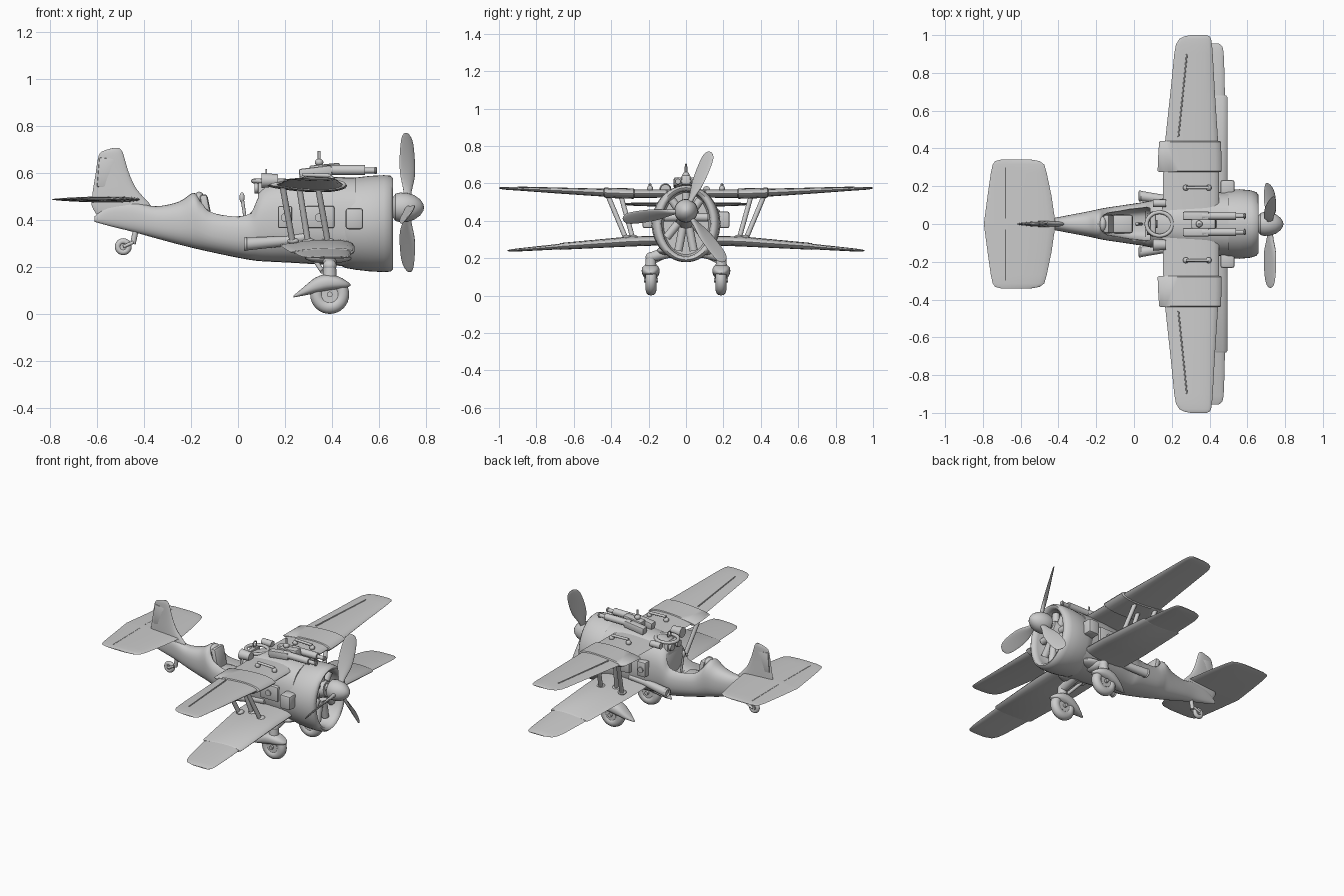
import bpy, bmesh, math
from mathutils import Vector, Matrix

if "Cube" in bpy.data.objects:
    bpy.data.objects.remove(bpy.data.objects["Cube"])

def finish(name, bm, mirror=False, angle=35):
    bmesh.ops.recalc_face_normals(bm, faces=bm.faces)
    me = bpy.data.meshes.new(name)
    bm.to_mesh(me)
    bm.free()
    for p in me.polygons:
        p.use_smooth = True
    me.set_sharp_from_angle(angle=math.radians(angle))
    ob = bpy.data.objects.new(name, me)
    bpy.context.collection.objects.link(ob)
    if mirror:
        m = ob.modifiers.new("mirror", 'MIRROR')
        m.use_axis = (False, True, False)
        m.use_mirror_merge = False
    return ob

def loft(name, rings, mirror=False, angle=35, mat=None):
    bm = bmesh.new()
    vs = [[bm.verts.new(p) for p in r] for r in rings]
    n = len(vs[0])
    for a, b in zip(vs, vs[1:]):
        for i in range(n):
            j = (i + 1) % n
            bm.faces.new((a[i], a[j], b[j], b[i]))
    bm.faces.new(vs[0])
    bm.faces.new(vs[-1])
    if mat:
        bm.transform(mat)
    return finish(name, bm, mirror, angle)

def spline(st, k=4):
    """Catmull-Rom through station tuples"""
    out = []
    for i in range(len(st) - 1):
        p = [st[max(i - 1, 0)], st[i], st[i + 1], st[min(i + 2, len(st) - 1)]]
        for s in range(k):
            t = s / k
            out.append([b + .5 * t * (c - a + t * (2*a - 5*b + 4*c - d + t * (3*(b - c) + d - a)))
                        for a, b, c, d in zip(*p)])
    return out + [list(st[-1])]

def oval(x, w, zt, zb, y=0, n=2.0, seg=32):
    def f(v):
        return math.copysign(abs(v) ** (2 / n), v)
    A = [2 * math.pi * i / seg for i in range(seg)]
    return [(x, y + w * f(math.cos(a)), (zt + zb) / 2 + (zt - zb) / 2 * f(math.sin(a))) for a in A]

def foil(le, te, t, seg=20):
    for i in range(seg):
        a = 2 * math.pi * i / seg
        s = (1 - math.cos(a)) / 2
        yield le + (te - le) * s, t * math.sin(a) * (1.25 - .7 * s)

def wing(name, st, mirror=True):
    # stations: y, leading x, trailing x, z, half thickness
    return loft(name, [[(x, y, z + dz) for x, dz in foil(le, te, t)] for y, le, te, z, t in st], mirror, 40)

def rod(name, a, b, r1, r2=None, mirror=False, seg=20):
    a, b = Vector(a), Vector(b)
    d = b - a
    bm = bmesh.new()
    m = Matrix.Translation((a + b) / 2) @ d.to_track_quat('Z', 'Y').to_matrix().to_4x4()
    bmesh.ops.create_cone(bm, cap_ends=True, segments=seg, radius1=r1,
                          radius2=r1 if r2 is None else r2, depth=d.length, matrix=m)
    return finish(name, bm, mirror)

def box(name, c, s, mirror=False, bev=.008, rot=0):
    bm = bmesh.new()
    bmesh.ops.create_cube(bm, size=1, matrix=Matrix.Translation(c) @ Matrix.Rotation(rot, 4, 'Y') @ Matrix.Diagonal((*s, 1)))
    bmesh.ops.bevel(bm, geom=bm.edges[:], offset=bev, segments=2, affect='EDGES', profile=.5)
    return finish(name, bm, mirror)

def ball(name, c, s, mirror=False):
    bm = bmesh.new()
    bmesh.ops.create_uvsphere(bm, u_segments=24, v_segments=14, radius=1,
                              matrix=Matrix.Translation(c) @ Matrix.Diagonal((*s, 1)))
    return finish(name, bm, mirror)

def torus(name, c, R, r, axis='Y', mirror=False, sx=1, seg=32):
    bm = bmesh.new()
    V = [[bm.verts.new(((R + r * math.cos(q)) * math.cos(p) * sx, (R + r * math.cos(q)) * math.sin(p), r * math.sin(q)))
          for q in [2 * math.pi * j / 12 for j in range(12)]] for p in [2 * math.pi * i / seg for i in range(seg)]]
    for i in range(seg):
        for j in range(12):
            k, l = (i + 1) % seg, (j + 1) % 12
            bm.faces.new((V[i][j], V[k][j], V[k][l], V[i][l]))
    rot = {'X': Matrix.Rotation(math.pi/2, 4, 'Y'), 'Y': Matrix.Rotation(math.pi/2, 4, 'X'), 'Z': Matrix()}[axis]
    bm.transform(Matrix.Translation(c) @ rot)
    return finish(name, bm, mirror)

# fuselage: x, half width, top z, bottom z
body = [(-.61, .008, .415, .392), (-.55, .016, .46, .375), (-.45, .028, .475, .35), (-.35, .046, .458, .322),
        (-.25, .065, .478, .295), (-.19, .078, .515, .28), (-.155, .085, .485, .272), (-.11, .092, .45, .262),
        (-.02, .105, .44, .243), (.05, .116, .455, .23), (.09, .124, .53, .225), (.14, .132, .56, .222),
        (.22, .147, .575, .218), (.35, .165, .583, .21), (.50, .17, .58, .2)]
fus = loft("fuselage", [oval(*s, n=2.4) for s in spline(body)])
cut = loft("cockpit_cutter", [oval(x, w, .75, zb, n=4) for x, w, zb in
           [(-.165, .045, .40), (-.14, .06, .36), (-.02, .082, .33), (.06, .09, .33), (.085, .085, .36)]])
cut.hide_render = True
m = fus.modifiers.new("cockpit", 'BOOLEAN')
m.object, m.operation, m.solver = cut, 'DIFFERENCE', 'EXACT'
bpy.context.view_layer.update()
fus.data = bpy.data.meshes.new_from_object(fus.evaluated_get(bpy.context.evaluated_depsgraph_get()))
fus.modifiers.clear()
bpy.data.objects.remove(cut)

# cowling with hollow front: x, half width, half height
cowl = [(.44, .155, .18), (.455, .17, .188), (.50, .18, .196), (.56, .184, .203), (.62, .178, .206), (.648, .168, .204),
        (.66, .152, .193), (.655, .135, .18), (.63, .128, .174), (.57, .13, .174), (.55, .12, .165)]
loft("cowling", [oval(x, w, .384 + h, .384 - h, seg=48) for x, w, h in cowl], angle=60)
# radial engine inside the cowling
rod("crankcase", (.55, 0, .43), (.64, 0, .445), .07, .045)
for i in range(9):
    a = math.pi / 2 + 2 * math.pi * i / 9
    c, s = math.cos(a), math.sin(a)
    rod("engine_cylinder", (.595, .05 * c, .41 + .05 * s), (.595, .12 * c, .39 + .16 * s), .022)

# propeller and spinner
rod("propeller_shaft", (.6, 0, .453), (.68, 0, .453), .025)
spin = [(.66, .045), (.67, .058), (.69, .063), (.72, .061), (.75, .052), (.775, .034), (.788, .015), (.791, .002)]
loft("spinner", [oval(x, r, .453 + r, .453 - r) for x, r in spin])
blade = spline([(.03, .014, .012, 55), (.08, .022, .011, 52), (.15, .042, .008, 48), (.23, .046, .006, 44),
                (.30, .040, .005, 40), (.33, .026, .004, 38), (.341, .006, .002, 38)], 3)
for k in range(3):
    rings = []
    for r, w, t, tw in blade:
        q = math.radians(tw)
        rings.append([(u * math.sin(q) - v * math.cos(q), u * math.cos(q) + v * math.sin(q), r) for u, v in foil(w, -w, t)])
    loft("propeller_blade", rings, angle=50,
         mat=Matrix.Translation((.72, 0, .453)) @ Matrix.Rotation(math.radians(-22.5 + 120 * k), 4, 'X'))

# upper wing with raised sleeve
wing("upper_wing", [(0, .45, .15, .545, .022), (.28, .45, .155, .545, .024), (.44, .445, .165, .55, .022),
     (.70, .428, .193, .562, .016), (.90, .417, .213, .571, .010), (.95, .413, .222, .573, .009),
     (.98, .408, .24, .574, .007), (.993, .40, .265, .575, .005), (1.0, .385, .30, .575, .002)])
wing("upper_wing_sleeve", [(.275, .458, .135, .545, .022), (.28, .464, .125, .545, .029), (.36, .463, .128, .547, .029),
     (.435, .46, .133, .55, .028), (.44, .452, .145, .55, .021)])
rod("aileron_seam", (.235, .46, .568), (.28, .9, .579), .004, mirror=True, seg=8)
# lower wing
wing("lower_wing", [(.08, .485, .19, .295, .022), (.28, .487, .195, .290, .024), (.66, .482, .235, .263, .016),
     (.86, .477, .262, .247, .010), (.91, .474, .275, .243, .008), (.94, .468, .295, .241, .006), (.955, .45, .34, .24, .002)])
wing("lower_wing_sleeve", [(.08, .492, .18, .295, .026), (.30, .495, .18, .289, .028), (.67, .495, .222, .263, .019),
     (.68, .488, .232, .262, .014)])
# wing struts
for x1, y1, x2, y2 in [(.19, .42, .235, .315), (.34, .42, .385, .315), (.26, .35, .30, .28)]:
    rod("wing_strut", (x1, y1, .54), (x2, y2, .29), .013, mirror=True)
    ball("strut_foot", (x2, y2, .31), (.025, .025, .014), mirror=True)
# grab handles on the wing
for x in (.275, .395):
    ball("handle_foot", (x, .192, .572), (.016, .016, .016), mirror=True)
rod("grab_handle", (.275, .192, .592), (.395, .192, .588), .008, mirror=True)

# tailplane, fin and rudder
wing("tailplane", [(0, -.415, -.795, .487, .014), (.15, -.437, -.775, .487, .012), (.27, -.462, -.758, .488, .009),
     (.315, -.475, -.748, .489, .007), (.333, -.50, -.735, .489, .005), (.342, -.55, -.70, .489, .002)])
rod("elevator_seam", (-.68, .03, .494), (-.68, .3, .492), .004, mirror=True, seg=8)
fin = spline([(.42, -.36, -.60, .018), (.46, -.37, -.622, .018), (.50, -.405, -.62, .016), (.54, -.437, -.615, .014),
              (.60, -.464, -.605, .011), (.66, -.482, -.596, .009), (.69, -.492, -.58, .007), (.706, -.505, -.53, .003)], 3)
loft("tail_fin", [[(x, y, z) for x, y in foil(le, te, t)] for z, le, te, t in fin], angle=45)
box("rudder_panel", (-.56, 0, .6), (.07, .018, .125), bev=.004, rot=.08)

# main landing gear
torus("tyre", (.39, .187, .083), .054, .029, mirror=True)
rod("wheel_hub", (.39, .165, .083), (.39, .21, .083), .036, mirror=True)
rod("axle", (.39, .15, .083), (.39, .225, .083), .012, mirror=True)
spat = [(.235, .005, .077, .07), (.28, .03, .115, .078), (.33, .044, .155, .088), (.38, .048, .168, .098),
        (.43, .042, .158, .105), (.465, .024, .138, .113), (.478, .004, .126, .12)]
loft("wheel_fairing", [oval(*s, y=.189, n=2.4) for s in spline(spat, 3)], True, 50)
rod("gear_leg", (.39, .19, .13), (.39, .187, .205), .032, .027, True)
ball("gear_knee", (.39, .187, .205), (.029, .029, .027), True)
rod("gear_arm", (.39, .187, .205), (.39, .07, .24), .026, .034, True)
rod("gear_brace", (.36, .17, .18), (.33, .08, .225), .010, mirror=True)
ball("gear_mount", (.385, .10, .24), (.10, .055, .025), True)

# tail wheel
torus("tail_tyre", (-.488, 0, .286), .023, .013, seg=24)
rod("tail_hub", (-.488, -.016, .286), (-.488, .016, .286), .014)
rod("tail_fork", (-.488, .018, .286), (-.445, .014, .305), .007, mirror=True)
rod("tail_leg", (-.447, 0, .298), (-.435, 0, .355), .012)

# twin guns, sight and mast on the nose deck
rod("gun_barrel", (.36, .043, .612), (.54, .043, .612), .021, mirror=True)
rod("gun_muzzle", (.53, .043, .61), (.592, .043, .61), .012, mirror=True)
torus("muzzle_ring", (.585, .043, .61), .012, .004, 'X', True, seg=16)
box("gun_receiver", (.33, .043, .602), (.14, .045, .045), True, rot=-.12)
box("gun_cover", (.37, 0, .612), (.13, .05, .05), rot=-.1)
rod("aerial_mast", (.345, 0, .62), (.345, 0, .692), .006)
ball("mast_base", (.345, 0, .645), (.018, .018, .016))

# engine side details
for x, w in [(.20, .06), (.345, .13)]:
    box("side_panel", (x, .135 + .05 * x, .412), (w, .06, .095), True)
    rod("side_port", (x, .10, .41), (x, .172 + .05 * x, .41), .018, mirror=True)
box("side_scoop", (.495, .19, .405), (.075, .085, .09), True, bev=.012)
rod("exhaust_pipe", (.2, .125, .31), (.035, .148, .297), .022, .027, True)
torus("exhaust_rim", (.032, .148, .297), .023, .007, 'X', True, seg=24)
rod("exhaust_elbow", (.2, .125, .31), (.30, .14, .33), .022, mirror=True)

# cockpit: seat, stick, coaming and lamp
box("seat", (-.06, 0, .375), (.11, .10, .04), bev=.015)
box("seat_back", (-.135, 0, .44), (.035, .10, .14), bev=.015, rot=-.2)
ball("headrest", (-.165, 0, .49), (.022, .04, .03))
rod("control_stick", (.04, 0, .34), (.018, 0, .49), .007)
ball("stick_grip", (.017, 0, .495), (.011, .011, .022))
torus("cockpit_coaming", (.135, 0, .565), .062, .01, 'Z', sx=1.1)
box("instrument_panel", (.10, 0, .52), (.03, .13, .08))
for y in (-.035, .035):
    rod("gauge", (.07, y, .535), (.10, y, .535), .022)
torus("gun_sight", (.12, 0, .595), .018, .004, 'X', seg=20)
rod("lamp", (.10, -.11, .568), (.17, -.11, .568), .032, .026)
rod("bottle", (.10, .11, .565), (.17, .11, .565), .02)
